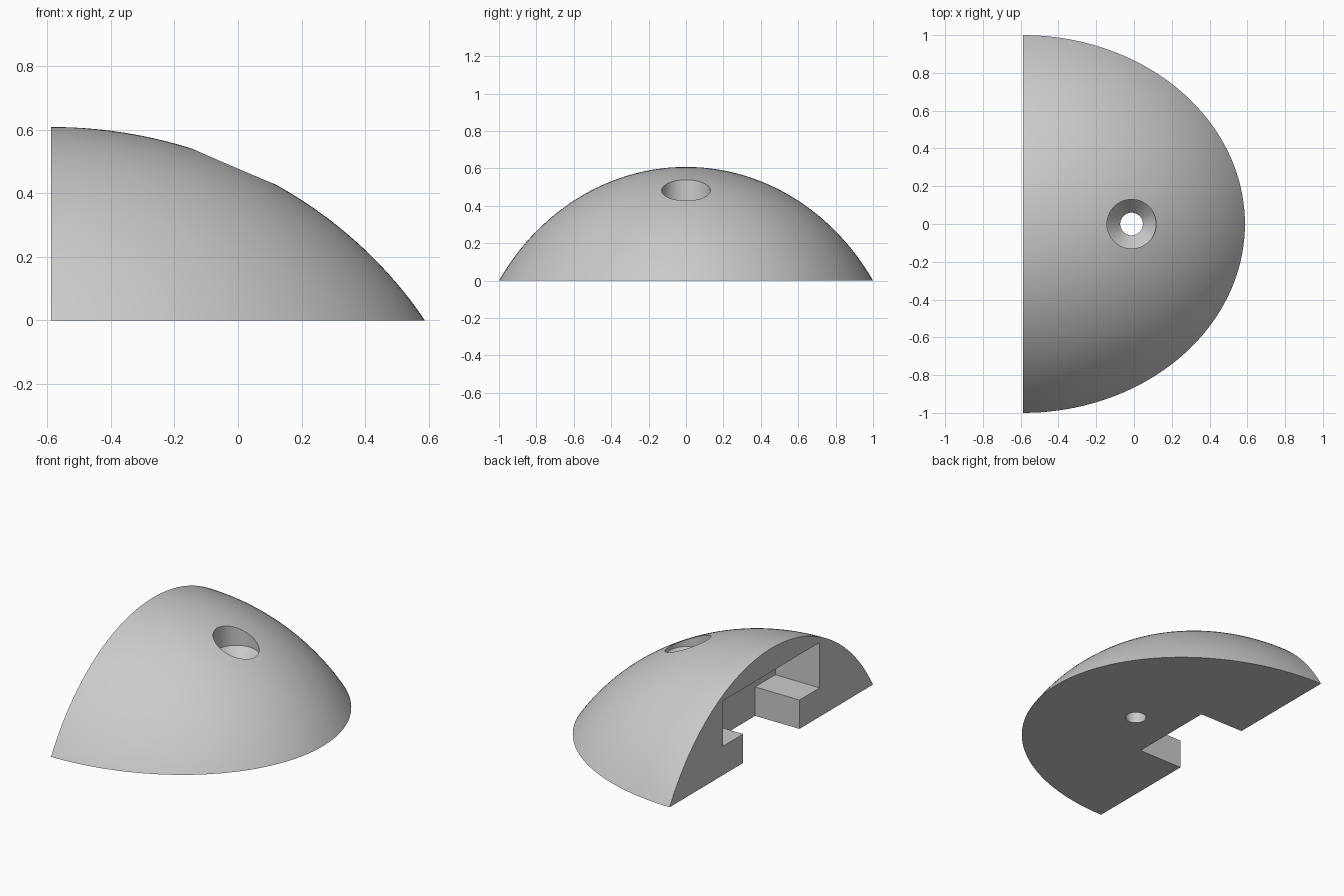
import bpy, bmesh, math
from mathutils import Vector

cube = bpy.data.objects.get("Cube")
if cube:
    bpy.data.objects.remove(cube, do_unlink=True)

BACK = -0.5875              # plane of the flat face
LENGTH, HEIGHT = 1.175, 0.608
SINK = 0.7                  # how far the ellipsoid centre lies below the base

grey = bpy.data.materials.new("light grey")
grey.use_nodes = True
grey.diffuse_color = (0.6, 0.6, 0.6, 1)
grey.node_tree.nodes["Principled BSDF"].inputs["Base Color"].default_value = (0.6, 0.6, 0.6, 1)


def make_object(name, bm):
    bmesh.ops.recalc_face_normals(bm, faces=bm.faces[:])
    mesh = bpy.data.meshes.new(name)
    bm.to_mesh(mesh)
    bm.free()
    mesh.materials.append(grey)
    obj = bpy.data.objects.new(name, mesh)
    bpy.context.collection.objects.link(obj)
    return obj


def trim(bm, point, normal):
    """Cut away everything on the normal's side and cap the opening."""
    bmesh.ops.bisect_plane(bm, geom=bm.verts[:] + bm.edges[:] + bm.faces[:], dist=1e-5,
                           plane_co=point, plane_no=normal, clear_outer=True)
    bmesh.ops.holes_fill(bm, edges=[e for e in bm.edges if e.is_boundary], sides=0)


# Half dome: an ellipsoid trimmed at the base and at the flat face
top = HEIGHT + SINK
spread = 1 / math.sqrt(1 - (SINK / top) ** 2)
bm = bmesh.new()
bmesh.ops.create_uvsphere(bm, u_segments=160, v_segments=120, radius=1)
bmesh.ops.scale(bm, vec=Vector((LENGTH * spread, spread, top)), verts=bm.verts[:])
bmesh.ops.translate(bm, vec=Vector((BACK, 0, -SINK)), verts=bm.verts[:])
trim(bm, (0, 0, 0), (0, 0, -1))
trim(bm, (BACK, 0, 0), (-1, 0, 0))
dome = make_object("half_dome", bm)

# Stepped slot: narrow opening below, wide pocket above
half = [(0.277, -0.1), (0.277, 0.18), (0.475, 0.18), (0.475, 0.462)]
outline = half + [(-y, z) for y, z in reversed(half)]
bm = bmesh.new()
face = bm.faces.new([bm.verts.new((BACK - 0.2, y, z)) for y, z in outline])
ext = bmesh.ops.extrude_face_region(bm, geom=[face])
bmesh.ops.translate(bm, vec=Vector((0.505, 0, 0)),
                    verts=[v for v in ext["geom"] if isinstance(v, bmesh.types.BMVert)])
slot = make_object("slot_cutter", bm)

# Screw hole: bore, countersink and straight recess
bm = bmesh.new()
rings = []
sides = 64
for radius, z in [(0.06, -0.1), (0.06, 0.325), (0.13, 0.405), (0.13, 0.8)]:
    rings.append([bm.verts.new((-0.013 + radius * math.cos(i * math.tau / sides),
                                radius * math.sin(i * math.tau / sides), z))
                  for i in range(sides)])
for low, high in zip(rings, rings[1:]):
    for i in range(sides):
        j = (i + 1) % sides
        bm.faces.new((low[i], low[j], high[j], high[i]))
bm.faces.new(rings[0])
bm.faces.new(rings[-1])
hole = make_object("hole_cutter", bm)

# Cut the slot and the hole, then drop the cutters
bpy.ops.object.select_all(action="DESELECT")
bpy.context.view_layer.objects.active = dome
dome.select_set(True)
for cutter in (slot, hole):
    cutter.hide_render = True
    mod = dome.modifiers.new(cutter.name, "BOOLEAN")
    mod.operation = "DIFFERENCE"
    mod.solver = "EXACT"
    mod.object = cutter
    bpy.ops.object.modifier_apply(modifier=mod.name)
    bpy.data.objects.remove(cutter, do_unlink=True)

bpy.ops.object.shade_smooth_by_angle(angle=math.radians(25))
